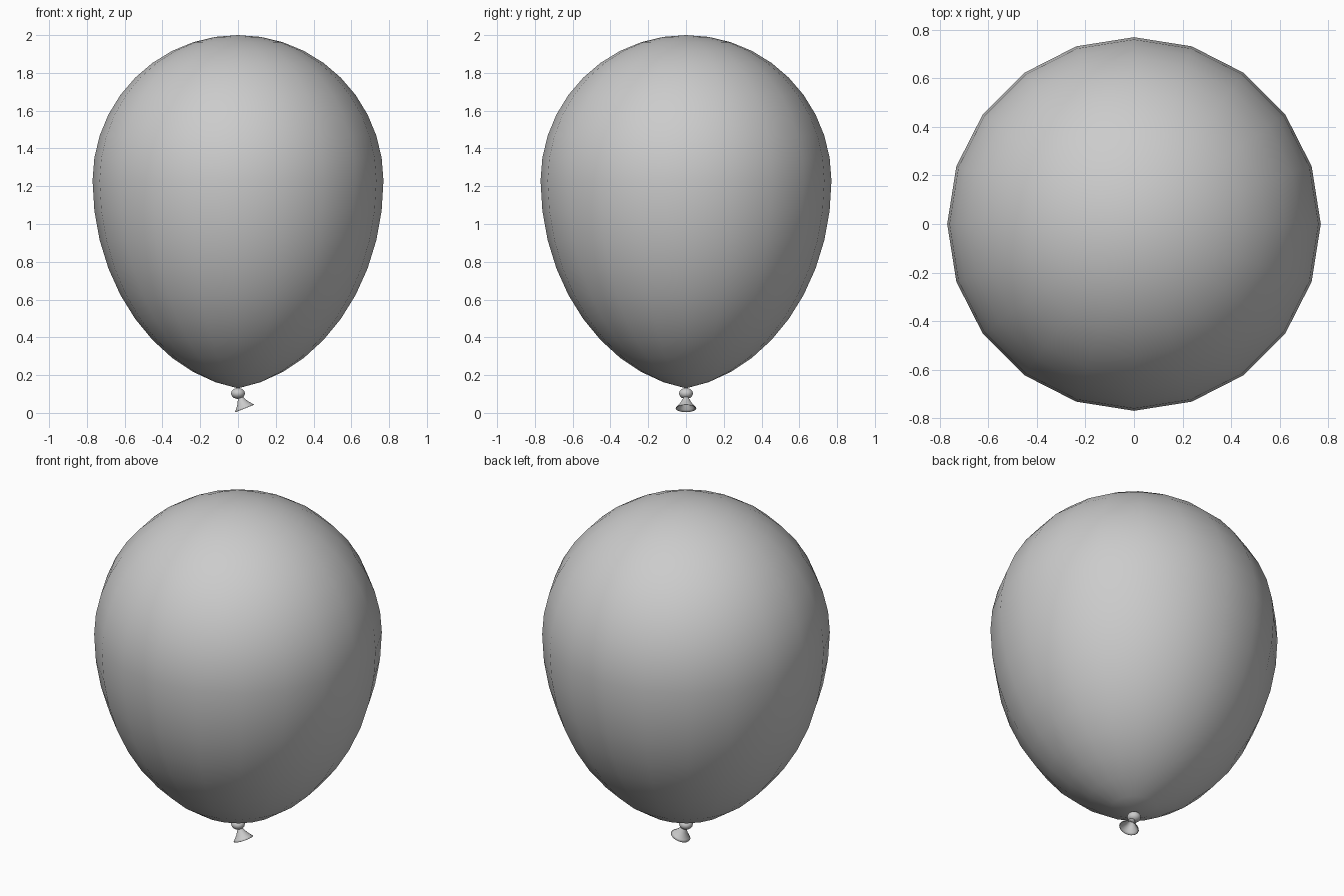
import bpy
import bmesh
from math import sin, cos, pi, atan2
from mathutils import Matrix, Vector

cube = bpy.data.objects.get("Cube")
if cube:
    bpy.data.objects.remove(cube, do_unlink=True)


def lathe(name, profile, sides, matrix=Matrix()):
    """Revolve (radius, z) points about z; a zero radius becomes a pole."""
    bm = bmesh.new()
    rings = []
    for r, z in profile:
        count = 1 if r < 1e-5 else sides
        angles = [2 * pi * i / sides for i in range(count)]
        rings.append([bm.verts.new((r * cos(a), r * sin(a), z)) for a in angles])
    for low, high in zip(rings, rings[1:]):
        for i in range(sides):
            j = (i + 1) % sides
            corners = [low[i % len(low)], low[j % len(low)],
                       high[j % len(high)], high[i % len(high)]]
            bm.faces.new(list(dict.fromkeys(corners)))
    bm.transform(matrix)
    bmesh.ops.recalc_face_normals(bm, faces=bm.faces)
    for face in bm.faces:
        face.smooth = True
    mesh = bpy.data.meshes.new(name)
    bm.to_mesh(mesh)
    bm.free()
    obj = bpy.data.objects.new(name, mesh)
    bpy.context.collection.objects.link(obj)
    return obj


# Balloon body: round upper half, longer and more pointed lower half
RADIUS, WIDEST, DROP, POINT = 0.77, 1.23, 1.10, 0.2
RINGS = 20
body = []
for k in range(RINGS + 1):
    t = -pi / 2 + pi * k / RINGS
    if t < 0:
        z = WIDEST + DROP * ((1 - POINT) * sin(t) + POINT * t / (pi / 2))
    else:
        z = WIDEST + RADIUS * sin(t)
    body.append((RADIUS * cos(t), z))
lathe("balloon_body", body, 20)

# Knot: a slightly flattened bead under the body
bead = [(0.037 * sin(pi * k / 10), 0.103 - 0.029 * cos(pi * k / 10)) for k in range(11)]
lathe("knot", bead, 20)

# Mouth: a thin open flare tilted towards the left
axis = Vector((0.37, 0, -0.93))
tilt = Matrix.Rotation(atan2(axis.x, axis.z), 4, "Y")
place = Matrix.Translation((0.009, 0, 0.089)) @ tilt
flare = [(0.010, 0), (0.018, 0.018), (0.030, 0.040), (0.046, 0.060), (0.055, 0.070),
         (0.051, 0.071), (0.042, 0.061), (0.026, 0.041), (0.014, 0.019), (0, 0.012)]
lathe("mouth", flare, 20, place)
